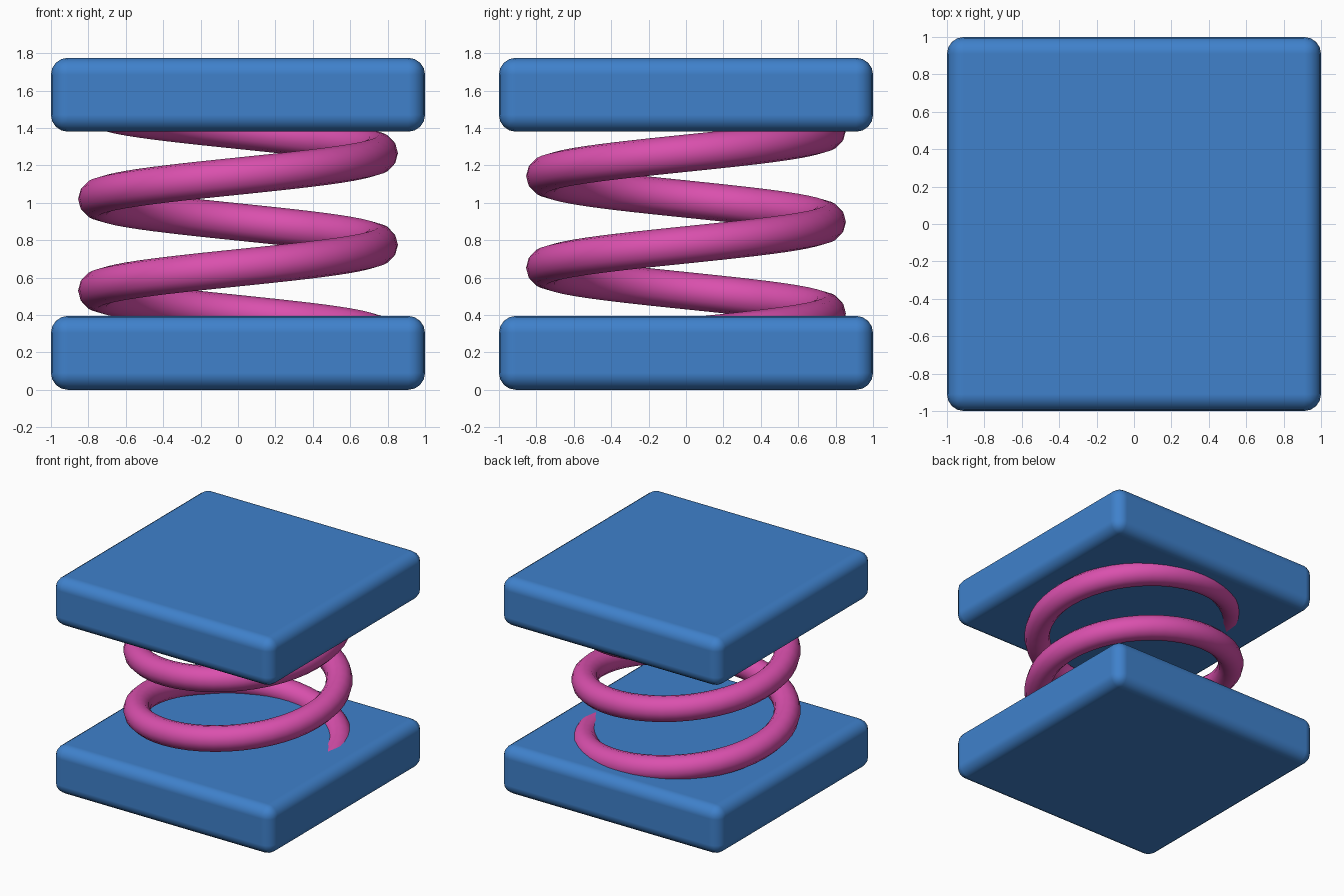
import bpy, bmesh
from math import pi, cos, sin, radians

if "Cube" in bpy.data.objects:
    bpy.data.objects.remove(bpy.data.objects["Cube"])


def material(name, rgb):
    m = bpy.data.materials.new(name)
    m.diffuse_color = (*rgb, 1)
    m.use_nodes = True
    m.node_tree.nodes["Principled BSDF"].inputs["Base Color"].default_value = m.diffuse_color
    return m


def add_object(name, bm, mat):
    bmesh.ops.recalc_face_normals(bm, faces=bm.faces)
    me = bpy.data.meshes.new(name)
    bm.to_mesh(me)
    bm.free()
    ob = bpy.data.objects.new(name, me)
    bpy.context.collection.objects.link(ob)
    me.materials.append(mat)
    me.shade_smooth()
    return ob


blue = material("plate_blue", (0.05, 0.22, 0.60))
pink = material("spring_pink", (0.70, 0.08, 0.42))

THICK = 0.395


# Square plate with rounded edges
def plate(name, z):
    bm = bmesh.new()
    bmesh.ops.create_cube(bm, size=1)
    bmesh.ops.scale(bm, vec=(2, 2, THICK), verts=bm.verts)
    bmesh.ops.translate(bm, vec=(0, 0, z + THICK / 2), verts=bm.verts)
    ob = add_object(name, bm, blue)
    bev = ob.modifiers.new("rounded_edges", "BEVEL")
    bev.width = 0.09
    bev.segments = 4
    bev.harden_normals = True


plate("bottom_plate", 0)
plate("top_plate", 1.38)

# Coil: round section swept along a rising helix, ends buried in the plates
PITCH, RADIUS, WIRE, TURNS, PER_TURN, SIDES = 0.49, 0.755, 0.1, 2.5, 48, 12
steps = int(TURNS * PER_TURN)
bm = bmesh.new()
ring = [bm.verts.new((RADIUS + WIRE * cos(a), 0, 0.285 + WIRE * sin(a)))
        for a in (2 * pi * i / SIDES for i in range(SIDES))]
start = bm.faces.new(ring)
edges = list(start.edges)
bmesh.ops.spin(bm, geom=edges, cent=(0, 0, 0), axis=(0, 0, 1),
               dvec=(0, 0, PITCH / PER_TURN), angle=2 * pi * TURNS,
               steps=steps, use_duplicate=False)
bmesh.ops.holes_fill(bm, edges=[e for e in bm.edges if e.is_boundary], sides=0)
add_object("coil_spring", bm, pink)
